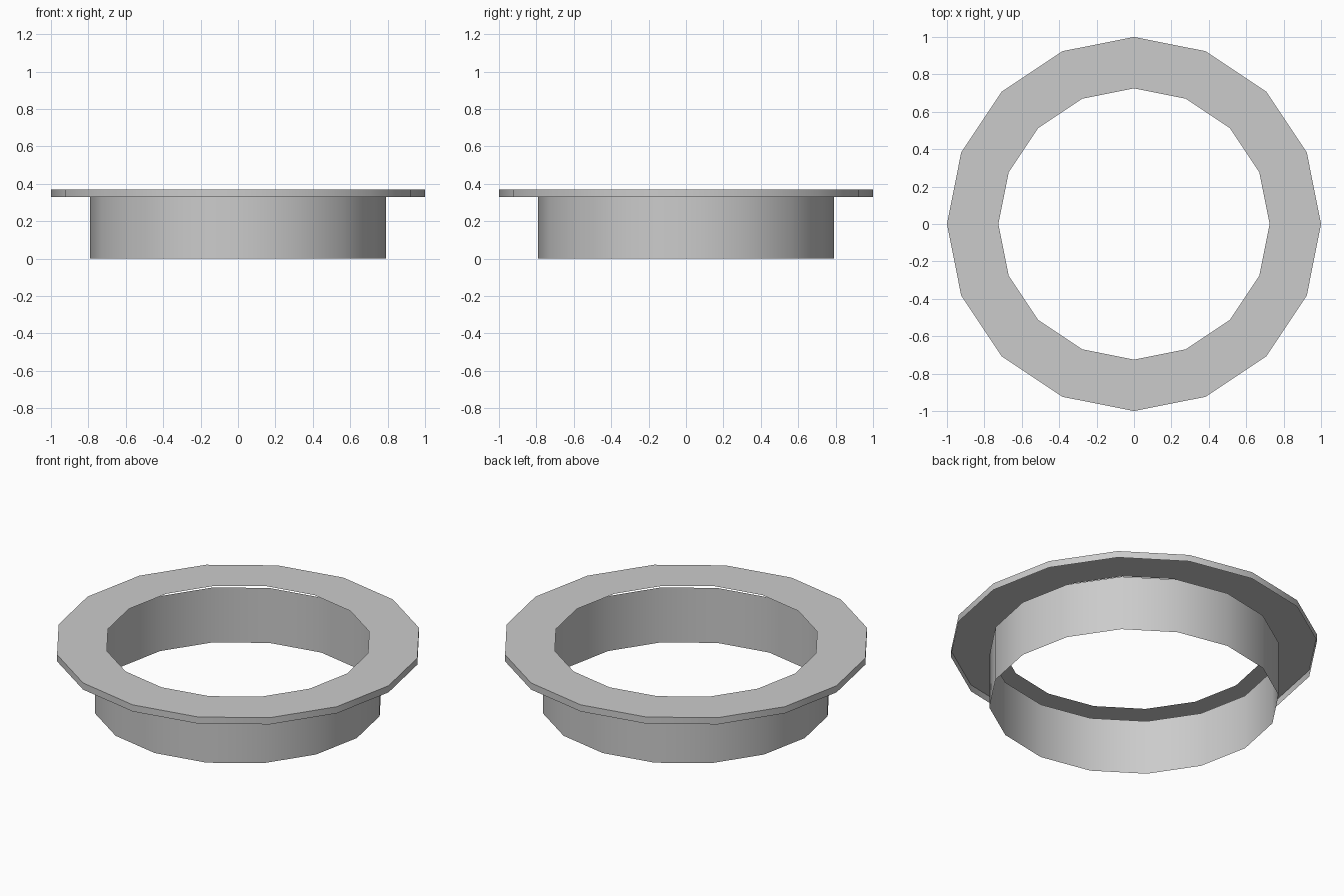
import bpy
import math

cube = bpy.data.objects.get("Cube")
if cube:
    bpy.data.objects.remove(cube, do_unlink=True)

SIDES = 16
GREY = (0.6, 0.6, 0.6, 1.0)

grey = bpy.data.materials.new("plain grey")
grey.use_nodes = True
grey.diffuse_color = GREY
grey.node_tree.nodes["Principled BSDF"].inputs["Base Color"].default_value = GREY


def lathe(name, profile):
    """Sweep an open (radius, height) profile around z as a thin sheet."""
    verts, faces = [], []
    for i in range(SIDES):
        a = math.tau * i / SIDES
        verts += [(r * math.cos(a), r * math.sin(a), z) for r, z in profile]
    n = len(profile)
    for i in range(SIDES):
        j = (i + 1) % SIDES
        for k in range(n - 1):
            faces.append((i * n + k, j * n + k, j * n + k + 1, i * n + k + 1))
    mesh = bpy.data.meshes.new(name)
    mesh.from_pydata(verts, [], faces)
    mesh.materials.append(grey)
    obj = bpy.data.objects.new(name, mesh)
    bpy.context.collection.objects.link(obj)
    bpy.ops.object.select_all(action="DESELECT")
    obj.select_set(True)
    bpy.context.view_layer.objects.active = obj
    bpy.ops.object.shade_smooth_by_angle(angle=math.radians(30))
    return obj


# Open tube below the flange
lathe("collar_wall", [(0.79, 0.0), (0.79, 0.33)])
# Outer rim and flat top of the flange, open underneath
lathe("flange", [(1.0, 0.33), (1.0, 0.37), (0.725, 0.37)])
